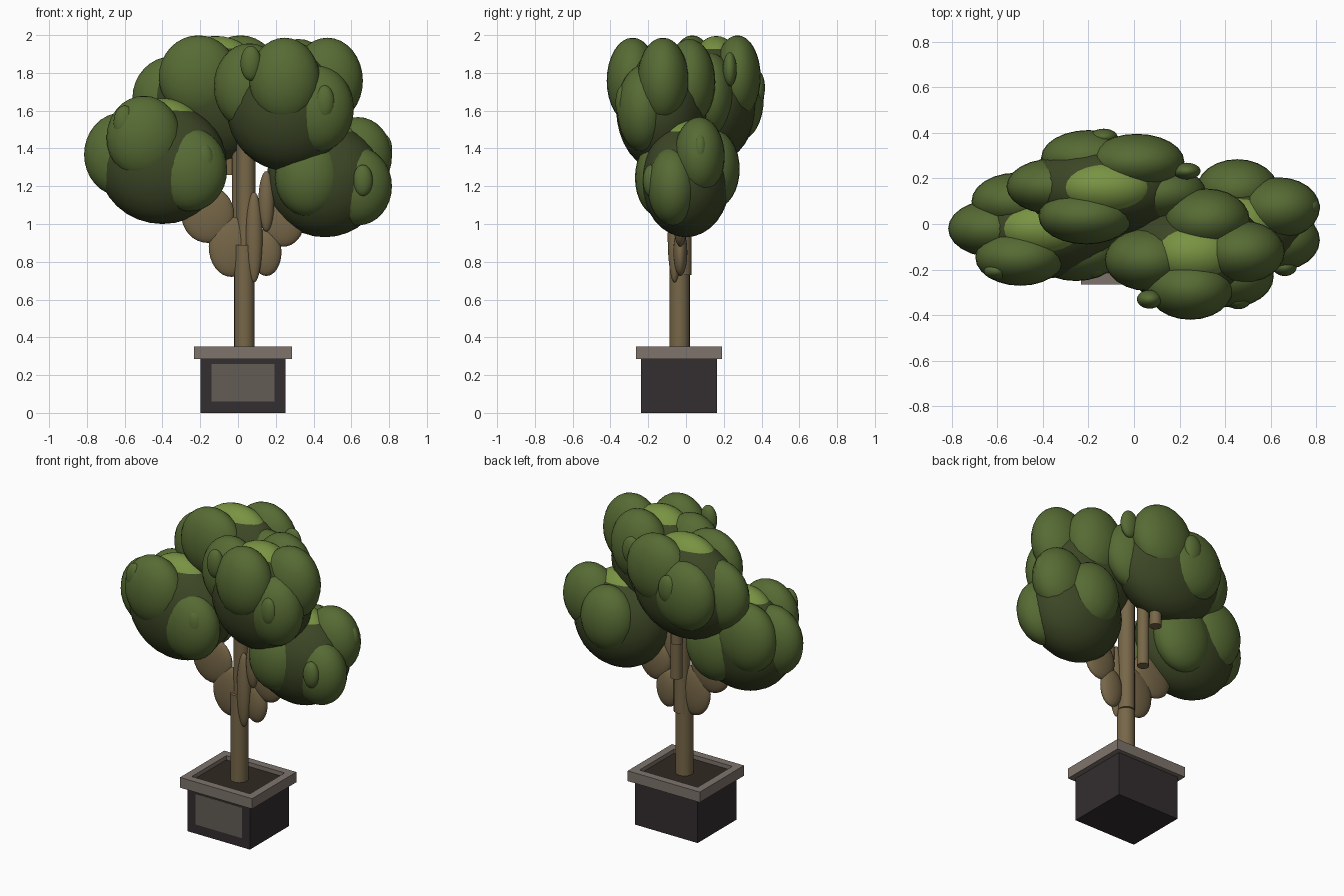
import bpy
from math import cos, sin, radians

if "Cube" in bpy.data.objects:
    bpy.data.objects.remove(bpy.data.objects["Cube"])


def mat(name, *c):
    m = bpy.data.materials.new(name)
    m.diffuse_color = (*c, 1)
    m.use_nodes = True
    m.node_tree.nodes["Principled BSDF"].inputs["Base Color"].default_value = m.diffuse_color
    return m


DARK = mat("dark_green", 0.046, 0.062, 0.019)
MID = mat("mid_green", 0.095, 0.147, 0.034)
LIGHT = mat("light_green", 0.19, 0.29, 0.055)
BARK = mat("bark", 0.185, 0.135, 0.065)
POT = mat("pot_dark", 0.033, 0.027, 0.028)
STONE = mat("stone", 0.21, 0.175, 0.15)
PANEL = mat("panel_grey", 0.125, 0.107, 0.092)
SOIL = mat("soil_brown", 0.03, 0.022, 0.016)


def finish(name, m, scale=(1, 1, 1)):
    o = bpy.context.object
    o.name = name
    o.scale = scale
    bpy.ops.object.transform_apply(location=False, rotation=False)
    o.data.materials.append(m)


def box(name, x, y, z, sx, sy, sz, m):
    bpy.ops.mesh.primitive_cube_add(size=1, location=(x, y, z + sz / 2))
    finish(name, m, (sx, sy, sz))


def cyl(name, x, y, z0, z1, r):
    bpy.ops.mesh.primitive_cylinder_add(vertices=20, radius=r, depth=z1 - z0, location=(x, y, (z0 + z1) / 2))
    finish(name, BARK)
    bpy.ops.object.shade_smooth_by_angle()


def blob(name, centre, radii, m):
    bpy.ops.mesh.primitive_uv_sphere_add(segments=24, ring_count=16, radius=1, location=centre)
    finish(name, m, radii)
    bpy.ops.object.shade_smooth()


# planter: body, soil, front panel and a rim of mirrored bars
PX, PY = 0.027, -0.037
box("planter_body", PX, PY, 0, 0.45, 0.40, 0.29, POT)
box("soil", PX, PY, 0.28, 0.44, 0.38, 0.045, SOIL)
box("planter_panel", PX, PY - 0.197, 0.06, 0.335, 0.01, 0.2, PANEL)
for s in (-1, 1):
    box("rim_long", PX, PY + s * 0.203, 0.285, 0.52, 0.05, 0.067, STONE)
    box("rim_side", PX + s * 0.235, PY, 0.285, 0.05, 0.356, 0.067, STONE)

# trunk and upright branches
cyl("trunk_lower", 0.034, -0.034, 0.3, 0.89, 0.054)
cyl("trunk_upper", 0.042, -0.02, 0.73, 1.5, 0.05)
cyl("branch_back", 0.005, 0.09, 1.0, 1.5, 0.036)
cyl("branch_back_short", -0.04, 0.15, 1.26, 1.5, 0.036)

# flattened woody lobes round the fork: x, z, width radius, height radius
for x, z, rx, rz in [(-0.035, 0.88, 0.12, 0.16), (0.15, 0.85, 0.08, 0.125), (-0.16, 1.05, 0.14, 0.15),
                     (0.24, 1.01, 0.11, 0.13), (0.085, 0.93, 0.045, 0.24), (0.15, 1.12, 0.042, 0.16)]:
    y = -0.06 if rx < 0.05 else -0.03
    blob("fork_lobe", (x, y, z), (rx, 0.037, rz), BARK)


def crown(name, core, radii, big, small):
    """Dark core with a light cap, big lobes and small tufts at (azimuth, height) on it."""
    def lobe(part, az, h, reach, size, m):
        off = (reach * cos(radians(az)), reach * sin(radians(az)), h)
        blob(f"{name}_{part}", [c + r * o for c, r, o in zip(core, radii, off)],
             [r * s for r, s in zip(radii, size)], m)

    blob(f"{name}_core", core, radii, DARK)
    lobe("cap", 0, 0.55, 0, (0.62, 0.6, 0.53), LIGHT)
    for az, h in big:
        lobe("lobe", az, h, 0.64, (0.58, 0.57, 0.69), MID)
    for az, h in small:
        lobe("tuft", az, h, 1.03, (0.17, 0.17, 0.28), MID)


crown("left_crown", (-0.40, -0.02, 1.32), (0.34, 0.22, 0.32),
      [(243, 0.43), (180, 0.15), (312, -0.1), (122, 0.25), (58, -0.1)], [(235, 0.68), (308, 0.05)])
crown("front_crown", (0.265, -0.13, 1.61), (0.325, 0.24, 0.33),
      [(265, 0.45), (190, 0.36), (3, 0.45), (320, 0), (75, 0.43)], [(234, 0.73), (305, 0.1)])
crown("back_crown", (-0.12, 0.16, 1.65), (0.36, 0.215, 0.32),
      [(247, 0.4), (55, 0.4), (178, 0.05), (110, 0.05), (350, 0.1)], [(19, 0.53), (92, 0.22)])
crown("right_crown", (0.46, 0, 1.23), (0.31, 0.235, 0.30),
      [(28, 0.43), (332, -0.1), (92, 0.2), (245, 0.05)], [(309, 0), (18, 0.55)])
